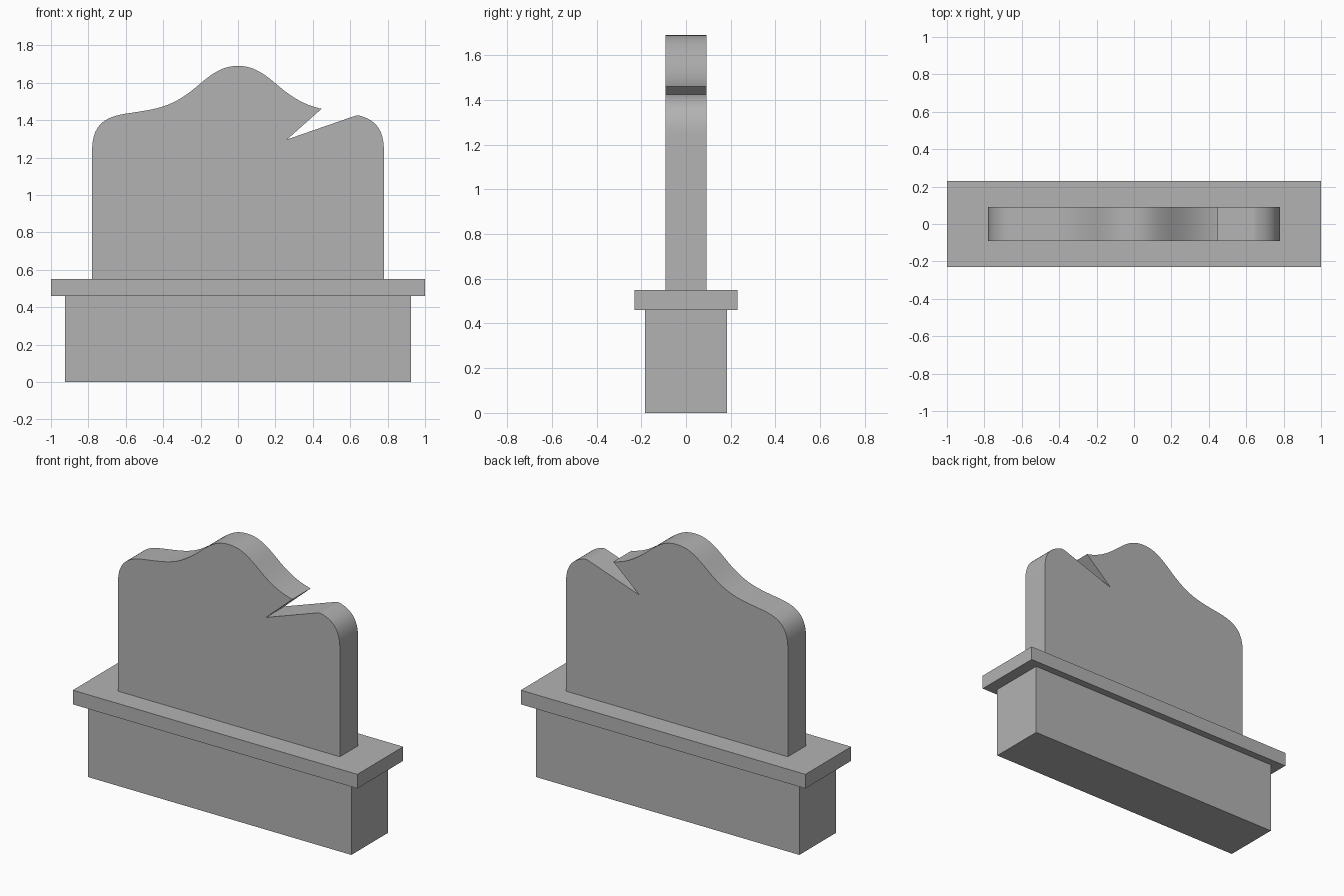
import bpy, bmesh, math
from mathutils import Vector
from mathutils.geometry import interpolate_bezier

if "Cube" in bpy.data.objects:
    bpy.data.objects.remove(bpy.data.objects["Cube"])

stone = bpy.data.materials.new("grey stone")
stone.diffuse_color = (0.45, 0.45, 0.45, 1)
stone.use_nodes = True
stone.node_tree.nodes["Principled BSDF"].inputs["Base Color"].default_value = stone.diffuse_color


def finish(name, bm):
    bmesh.ops.recalc_face_normals(bm, faces=bm.faces)
    mesh = bpy.data.meshes.new(name)
    bm.to_mesh(mesh)
    bm.free()
    mesh.materials.append(stone)
    obj = bpy.data.objects.new(name, mesh)
    bpy.context.collection.objects.link(obj)
    return obj


def box(name, half_x, half_y, z0, z1):
    bm = bmesh.new()
    bmesh.ops.create_cube(bm, size=1)
    for v in bm.verts:
        v.co = (v.co.x * 2 * half_x, v.co.y * 2 * half_y, z0 + (v.co.z + 0.5) * (z1 - z0))
    return finish(name, bm)


# Plinth and its overhanging cap
box("plinth", 0.925, 0.183, 0, 0.46)
box("plinth_cap", 1.0, 0.23, 0.46, 0.55)

# Half outline of the slab: shoulder, sweep, crown (x, z)
segments = [
    [(-0.78, 1.24), (-0.78, 1.40), (-0.68, 1.42), (-0.60, 1.435)],
    [(-0.60, 1.435), (-0.42, 1.462), (-0.35, 1.467), (-0.20, 1.597)],
    [(-0.20, 1.597), (-0.12, 1.665), (-0.07, 1.69), (0.0, 1.69)],
]
half = []
for seg in segments:
    pts = interpolate_bezier(*[Vector((x, 0, z)) for x, z in seg], 17)
    half += [(p.x, p.z) for p in pts][:-1]
right = [(-x, z) for x, z in reversed(half)]

# Broken notch replaces part of the right side
notch = [(0.447, 1.461), (0.262, 1.297), (0.628, 1.424)]
outline = ([(-0.78, 0.55)] + half + [(0.0, 1.69)]
           + [p for p in right if p[0] < 0.44] + notch
           + [p for p in right if p[0] > 0.64] + [(0.78, 0.55)])

# Slab
bm = bmesh.new()
face = bm.faces.new([bm.verts.new((x, -0.0915, z)) for x, z in outline])
res = bmesh.ops.extrude_face_region(bm, geom=[face], use_keep_orig=True)
moved = [g for g in res["geom"] if isinstance(g, bmesh.types.BMVert)]
bmesh.ops.translate(bm, verts=moved, vec=(0, 0.183, 0))
slab = finish("headstone_slab", bm)
bpy.context.view_layer.objects.active = slab
slab.select_set(True)
bpy.ops.object.shade_smooth_by_angle(angle=math.radians(30))
